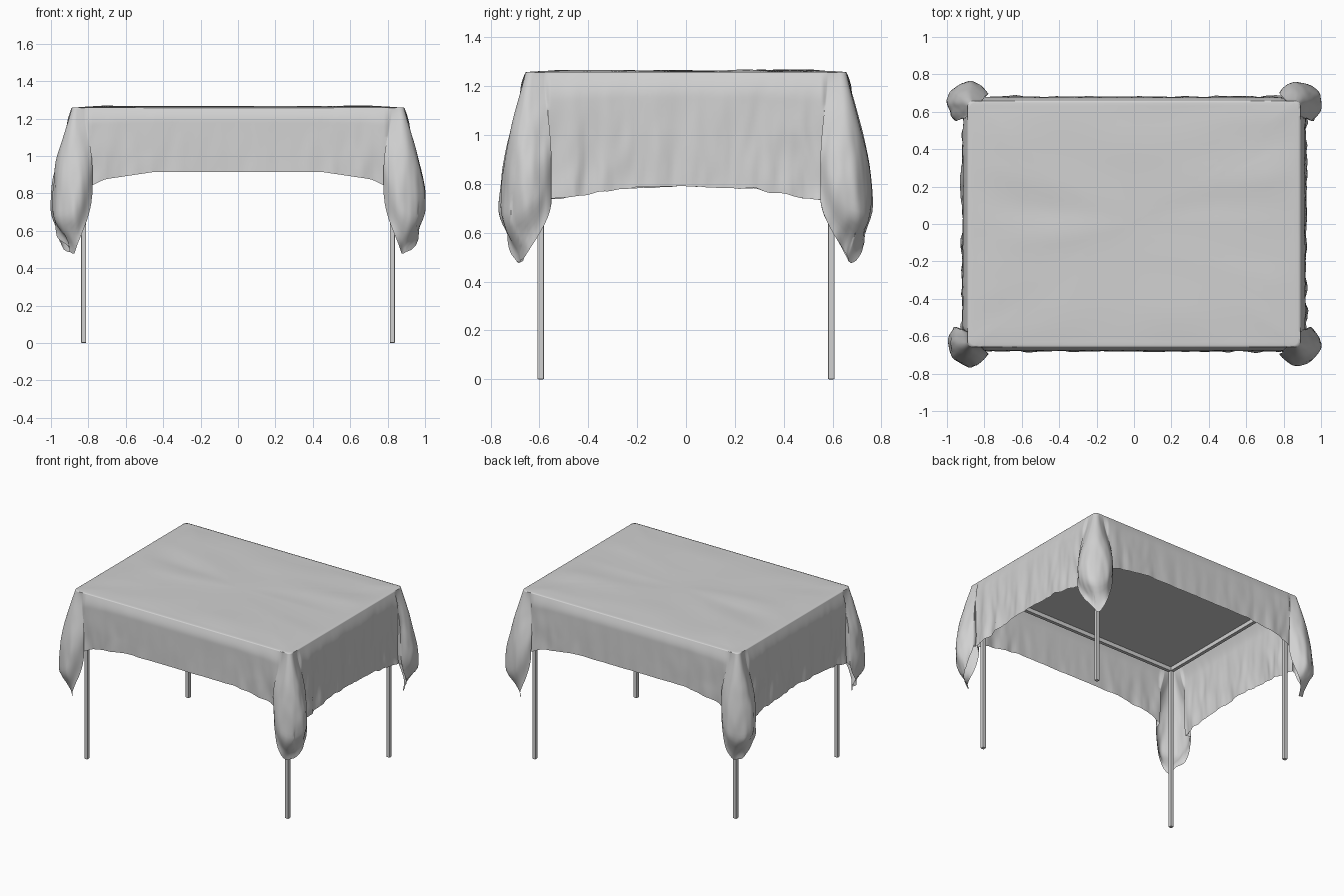
import bpy, bmesh, math
from mathutils import Vector, noise

cube = bpy.data.objects.get("Cube")
if cube:
    bpy.data.objects.remove(cube)


def material(name, value):
    m = bpy.data.materials.new(name)
    m.use_nodes = True
    colour = (value, value, value, 1)
    m.diffuse_color = colour
    m.node_tree.nodes["Principled BSDF"].inputs["Base Color"].default_value = colour
    return m


GREY = material("light grey", 0.64)
TOP_X, TOP_Y, TOP_Z = 0.89, 0.658, 1.257
EAR = Vector((0.88, 0.64))
WALL, LOBE, LEVELS = 40, 40, 36


def smooth(v):
    v = max(0, min(1, v))
    return v * v * (3 - 2 * v)


def box(name, centre, size, bevel=0.0):
    bpy.ops.mesh.primitive_cube_add(size=1, location=centre)
    ob = bpy.context.object
    ob.name = name
    ob.scale = size
    bpy.ops.object.transform_apply(location=False, rotation=False, scale=True)
    ob.data.materials.append(GREY)
    if bevel:
        mod = ob.modifiers.new("bevel", 'BEVEL')
        mod.width, mod.segments = bevel, 2
    return ob


# Quarter of the cloth at depth t: long wall, corner ear, short wall
def quarter(t):
    pts = []
    flare = math.sin(min(t / 0.22, 1) * math.pi / 2)
    for i in range(WALL):
        k = i / WALL
        drop = 0.343 + 0.055 * max(0, k - 0.55) / 0.45 + 0.03 * smooth((k - 0.85) / 0.15)
        pts.append((0.82 * k, TOP_Y + 0.018 * flare + 0.006 * t, TOP_Z - t * drop))
    for i in range(LOBE + 1):
        k = i / LOBE
        a = math.radians(150 - 200 * k)
        mid = math.sin(math.pi * k)
        # rounded table corner that the ear grows from
        c = min(max((k - 0.25) * 2, 0), 1) * math.pi / 2
        r = 0.03
        base = Vector((TOP_X - r + r * math.sin(c), TOP_Y - r + r * math.cos(c)))
        if k < 0.25:
            base.x = 0.82 + (TOP_X - r - 0.82) * k * 4
        if k > 0.75:
            base.y = TOP_Y - r - 0.05 * (k - 0.75) * 4
        grow = math.sin(min(t / 0.72, 1) * math.pi / 2) ** (1.7 - 0.7 * mid)
        curl = smooth((t - 0.74) / 0.26) * mid ** 2
        out = EAR + 0.117 * (1 - 0.6 * curl) * Vector((math.cos(a), math.sin(a)))
        out.x -= 0.03 * curl
        p = base.lerp(out, grow)
        ends = 0.46 + 0.07 * k
        drop = ends + (0.78 - ends) * mid ** 0.75
        pts.append((p.x, p.y, TOP_Z - t * drop))
    for i in range(WALL):
        k = 1 - (i + 1) / WALL
        drop = 0.47 + 0.05 * smooth((k - 0.3) / 0.7)
        pts.append((TOP_X + 0.022 * flare + 0.01 * t, 0.58 * k, TOP_Z - t * drop))
    return pts


# Mirror the quarter into a full ring, then add soft wrinkles
def ring(t):
    q = quarter(t)
    out = []
    for sx, sy, part in ((1, 1, q[:-1]), (1, -1, q[:0:-1]),
                         (-1, -1, q[:-1]), (-1, 1, q[:0:-1])):
        for x, y, z in part:
            v = Vector((x * sx, y * sy, z))
            side = x / TOP_X > y / TOP_Y
            # tall vertical folds, stronger near the hem and the corners
            near = smooth(y / 0.6) if side else smooth(x / 0.85) ** 2
            amp = t * ((0.012 if side else 0.004) + 0.014 * near)
            n = noise.noise(Vector((v.x * 12, v.y * 12, v.z * 3)))
            n += 0.4 * noise.noise(Vector((v.x * 28, v.y * 28, v.z * 7)))
            d = Vector((sx, 0, 0)) if side else Vector((0, sy, 0))
            v += d * amp * n
            if side:
                v.z += 0.01 * t * noise.noise(Vector((v.x * 16, v.y * 16, 4)))
            out.append(v)
    return out


# Tablecloth: flat top rings shrinking to the middle, hanging rings below
bm = bmesh.new()
edge = ring(0)
rings = []
for s in (0.08, 0.2, 0.35, 0.5, 0.65, 0.8, 0.9, 0.96, 0.985):
    loop = []
    for v in edge:
        p = Vector((v.x * s, v.y * s, TOP_Z + 0.002))
        fade = smooth((1 - s) * 5)
        p.z += fade * (0.005 + 0.008 * noise.noise(Vector((p.x * 2, p.y * 6, 1))))
        loop.append(p)
    rings.append(loop)
rings += [ring((i / LEVELS) ** 1.4) for i in range(LEVELS + 1)]
rows = [[bm.verts.new(p) for p in loop] for loop in rings]
count = len(edge)
for upper, lower in zip(rows, rows[1:]):
    for i in range(count):
        j = (i + 1) % count
        bm.faces.new((upper[i], lower[i], lower[j], upper[j]))
centre = bm.verts.new((0, 0, TOP_Z + 0.007))
for i in range(count):
    bm.faces.new((centre, rows[0][i], rows[0][(i + 1) % count]))
bmesh.ops.recalc_face_normals(bm, faces=bm.faces)
if centre.link_faces[0].normal.z < 0:
    bmesh.ops.reverse_faces(bm, faces=bm.faces)
mesh = bpy.data.meshes.new("tablecloth")
bm.to_mesh(mesh)
bm.free()
cloth = bpy.data.objects.new("tablecloth", mesh)
bpy.context.collection.objects.link(cloth)
mesh.materials.append(GREY)
bpy.context.view_layer.objects.active = cloth
bpy.ops.object.select_all(action='DESELECT')
cloth.select_set(True)
bpy.ops.object.shade_smooth_by_angle(angle=math.radians(75))

# Table panel
box("table_panel", (0, 0, 1.242), (1.72, 1.26, 0.016), 0.004)

# Rails and legs
LEG_X, LEG_Y = 0.825, 0.595
for s, side in ((1, "left"), (-1, "right")):
    box(side + "_rail", (s * LEG_X, 0, 1.22), (0.025, 2 * LEG_Y, 0.03))
    for f, end in ((-1, "front"), (1, "back")):
        box(f"{end}_{side}_leg", (s * LEG_X, f * LEG_Y, 0.615), (0.027, 0.027, 1.23), 0.004)
for f, end in ((-1, "front"), (1, "back")):
    box(end + "_rail", (0, f * LEG_Y, 1.22), (2 * LEG_X, 0.025, 0.03))
